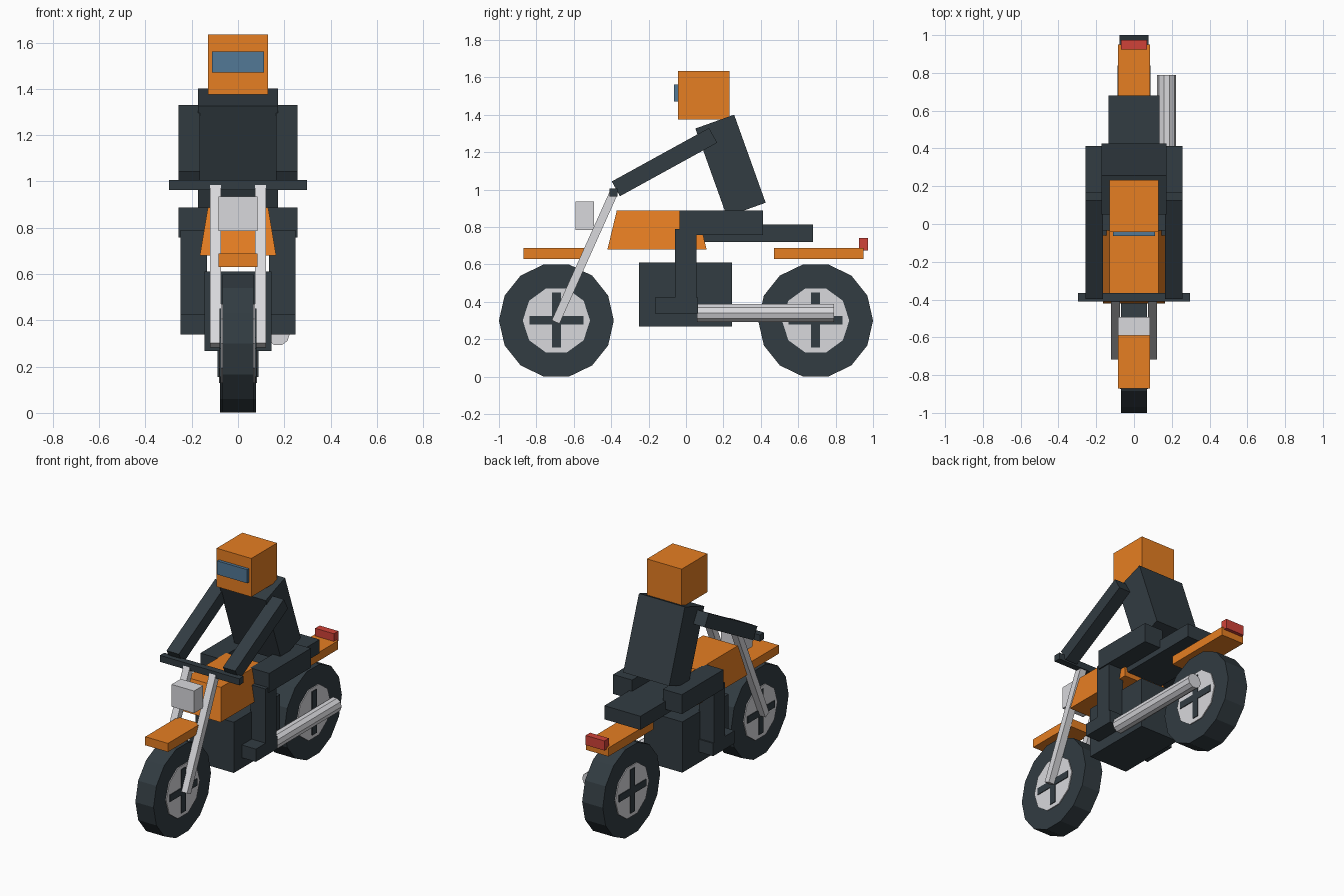
import bpy, bmesh, math
from mathutils import Matrix, Vector

if "Cube" in bpy.data.objects:
    bpy.data.objects.remove(bpy.data.objects["Cube"])


def material(name, rgb):
    m = bpy.data.materials.new(name)
    lin = [(c / 255 / 12.92) if c < 11 else ((c / 255 + 0.055) / 1.055) ** 2.4 for c in rgb]
    m.diffuse_color = (*lin, 1)
    m.use_nodes = True
    m.node_tree.nodes["Principled BSDF"].inputs["Base Color"].default_value = m.diffuse_color
    return m


DARK = material("dark_slate", (50, 60, 66))
ORANGE = material("orange", (230, 126, 34))
METAL = material("light_metal", (216, 216, 220))
RED = material("red", (208, 66, 56))
BLUE = material("visor_blue", (82, 120, 150))


def finish(name, bm, mat):
    bmesh.ops.recalc_face_normals(bm, faces=bm.faces)
    me = bpy.data.meshes.new(name)
    bm.to_mesh(me)
    bm.free()
    me.materials.append(mat)
    ob = bpy.data.objects.new(name, me)
    bpy.context.collection.objects.link(ob)
    return ob


def box(name, x, y, z, mat, tilt=0.0):
    """Box from (min, max) ranges, optionally tilted about its centre's x axis."""
    bm = bmesh.new()
    bmesh.ops.create_cube(bm, size=1)
    size = [r[1] - r[0] for r in (x, y, z)]
    mid = Vector([(r[0] + r[1]) / 2 for r in (x, y, z)])
    bm.transform(Matrix.Translation(mid) @ Matrix.Rotation(tilt, 4, 'X')
                 @ Matrix.Diagonal((*size, 1)))
    return finish(name, bm, mat)


def bar(name, x, start, end, thick, mat):
    """Square bar running between two (y, z) points."""
    dy, dz = end[0] - start[0], end[1] - start[1]
    length = math.hypot(dy, dz)
    cy, cz = (start[0] + end[0]) / 2, (start[1] + end[1]) / 2
    return box(name, x, (cy - thick / 2, cy + thick / 2),
               (cz - length / 2, cz + length / 2), mat, math.atan2(-dy, dz))


def cylinder(name, centre, radius, depth, sides, axis, mat):
    """Flat-sided cylinder along x or y, with flat faces at top and bottom."""
    bm = bmesh.new()
    bmesh.ops.create_cone(bm, cap_ends=True, segments=sides, radius1=radius,
                          radius2=radius, depth=depth)
    # start from a known corner direction: a vertex on the local +y axis
    first = next(v.co for v in bm.verts)
    bm.transform(Matrix.Rotation(math.pi / 2 - math.atan2(first.y, first.x), 4, 'Z'))
    if axis == 'X':
        rot = Matrix.Rotation(math.pi / 2, 4, 'Y')
    else:
        rot = Matrix.Rotation(math.pi / 2, 4, 'X') @ Matrix.Rotation(math.pi / 2, 4, 'Z')
    bm.transform(Matrix.Translation(centre) @ rot)
    return finish(name, bm, mat)


# Wheels: tyre, hub disc and cross spokes
for end, cy, half in (("front", -0.693, 0.068), ("rear", 0.693, 0.077)):
    c = (0, cy, 0.30)
    cylinder(end + "_tyre", c, 0.307, 2 * half, 14, 'X', DARK)
    cylinder(end + "_hub", c, 0.18, 2 * half + 0.012, 10, 'X', METAL)
    w = half + 0.011
    box(end + "_spoke_upright", (-w, w), (cy - 0.024, cy + 0.024), (0.155, 0.45), DARK)
    box(end + "_spoke_level", (-w, w), (cy - 0.145, cy + 0.145), (0.278, 0.325), DARK)

# Fenders and lamps
box("front_fender", (-0.085, 0.085), (-0.87, -0.52), (0.63, 0.688), ORANGE)
box("rear_fender", (-0.085, 0.085), (0.47, 0.95), (0.63, 0.688), ORANGE)
box("tail_light", (-0.07, 0.07), (0.925, 0.973), (0.675, 0.74), RED)
box("headlight", (-0.084, 0.084), (-0.59, -0.492), (0.785, 0.935), METAL)

# Body: engine, seat, handlebar, exhaust
box("engine", (-0.144, 0.144), (-0.25, 0.245), (0.267, 0.61), DARK)
box("seat", (-0.135, 0.135), (0.05, 0.68), (0.72, 0.812), DARK)
box("handlebar", (-0.297, 0.297), (-0.41, -0.365), (0.962, 1.006), DARK)
cylinder("exhaust", (0.173, 0.425, 0.34), 0.05, 0.73, 10, 'Y', METAL)

# Tank: block tapering towards the top
bm = bmesh.new()
bmesh.ops.create_cube(bm, size=2)
for v in bm.verts:
    top = v.co.z > 0
    v.co = Vector((v.co.x * (0.13 if top else 0.165),
                   -0.155 + v.co.y * (0.215 if top else 0.265),
                   0.888 if top else 0.68))
finish("tank", bm, ORANGE)

# Rider torso and helmet
box("torso", (-0.172, 0.172), (0.128, 0.348), (0.878, 1.378), DARK, math.radians(19.7))
box("helmet", (-0.13, 0.13), (-0.043, 0.232), (1.375, 1.635), ORANGE)
box("visor", (-0.112, 0.112), (-0.063, -0.03), (1.47, 1.562), BLUE)


def span(side, a, b):
    return tuple(sorted((side * a, side * b)))


# Paired parts: fork legs and rider limbs
for tag, s in (("left", -1), ("right", 1)):
    bar(tag + "_fork", span(s, 0.073, 0.121), (-0.697, 0.292), (-0.39, 0.975), 0.045, METAL)
    bar(tag + "_arm", span(s, 0.165, 0.257), (-0.375, 1.004), (0.145, 1.29), 0.09, DARK)
    box(tag + "_thigh", span(s, 0.115, 0.257), (-0.034, 0.412), (0.757, 0.888), DARK)
    box(tag + "_shin", span(s, 0.135, 0.249), (-0.06, 0.056), (0.34, 0.79), DARK)
    box(tag + "_foot", span(s, 0.135, 0.249), (-0.165, 0.065), (0.338, 0.424), DARK)
